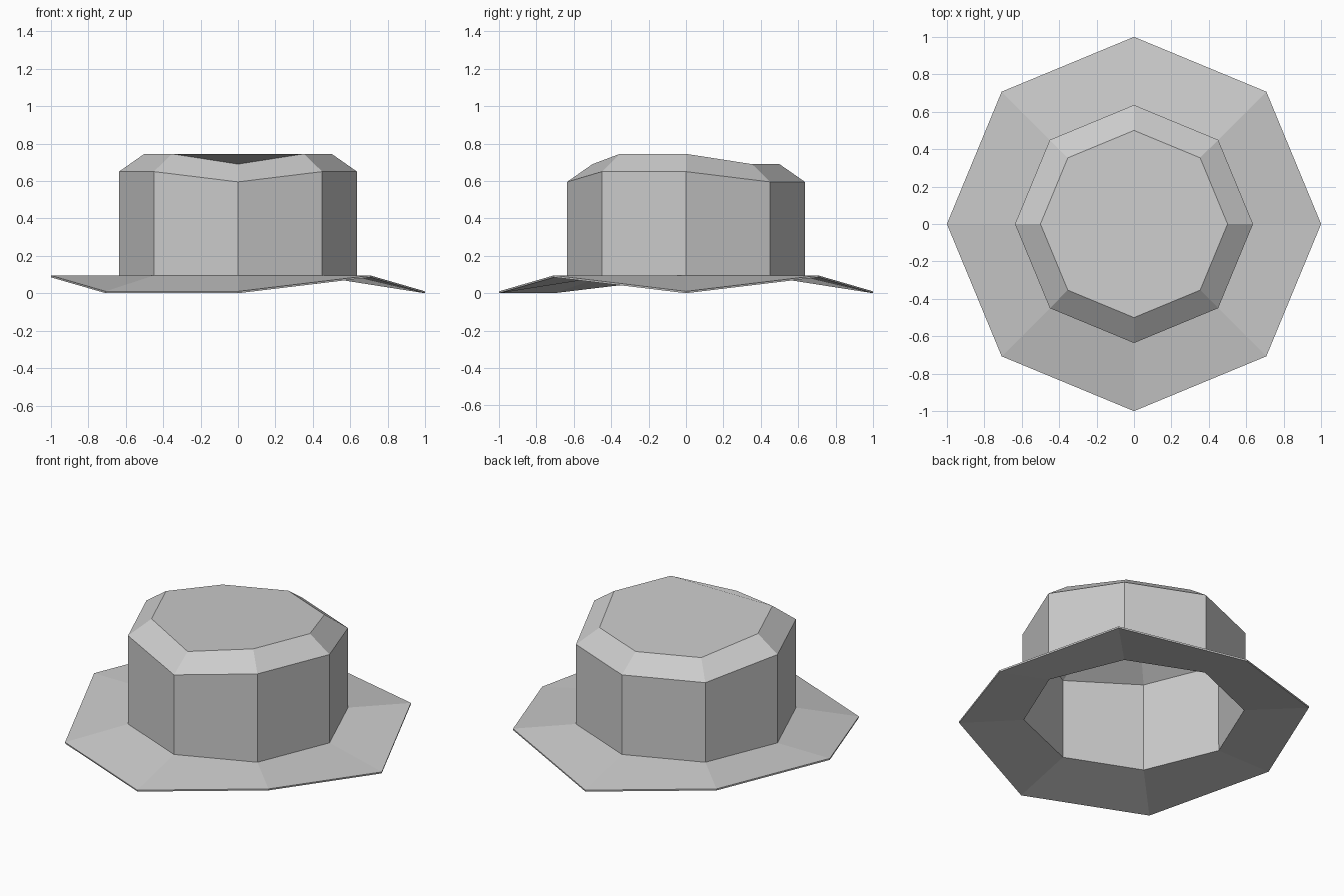
import bpy, bmesh, math

cube = bpy.data.objects.get("Cube")
if cube:
    bpy.data.objects.remove(cube, do_unlink=True)

# Single felt colour
felt = bpy.data.materials.new("grey_felt")
felt.use_nodes = True
grey = (0.6, 0.6, 0.6, 1)
felt.diffuse_color = grey
felt.node_tree.nodes["Principled BSDF"].inputs["Base Color"].default_value = grey

SIDES = 8
WAVY_BRIM = "LHLHHLLH"    # raised and lowered corners, counter-clockwise from +x
DENTED_CROWN = "HLLLHHLH"


def add_ring(bm, radius, low, high, pattern):
    """Octagonal ring whose corners sit at one of two heights."""
    ring = []
    for i, level in enumerate(pattern):
        a = math.tau * i / SIDES
        z = high if level == "H" else low
        ring.append(bm.verts.new((radius * math.cos(a), radius * math.sin(a), z)))
    return ring


def bridge(bm, outer, inner):
    for i in range(SIDES):
        j = (i + 1) % SIDES
        bm.faces.new((outer[i], outer[j], inner[j], inner[i]))


# Hat: wavy brim, upright crown wall, sloped shoulder and dented top
bm = bmesh.new()
rings = [
    add_ring(bm, 1.0, 0.01, 0.095, WAVY_BRIM),
    add_ring(bm, 0.636, 0.095, 0.095, WAVY_BRIM),
    add_ring(bm, 0.636, 0.595, 0.65, DENTED_CROWN),
    add_ring(bm, 0.5, 0.69, 0.745, DENTED_CROWN),
]
for lower, upper in zip(rings, rings[1:]):
    bridge(bm, lower, upper)
bm.faces.new(rings[-1])

mesh = bpy.data.meshes.new("hat")
bm.to_mesh(mesh)
bm.free()
mesh.materials.append(felt)
hat = bpy.data.objects.new("hat", mesh)
bpy.context.collection.objects.link(hat)

# Thin felt thickness, hollow underneath
shell = hat.modifiers.new("felt_thickness", "SOLIDIFY")
shell.thickness = 0.01
shell.offset = -1
